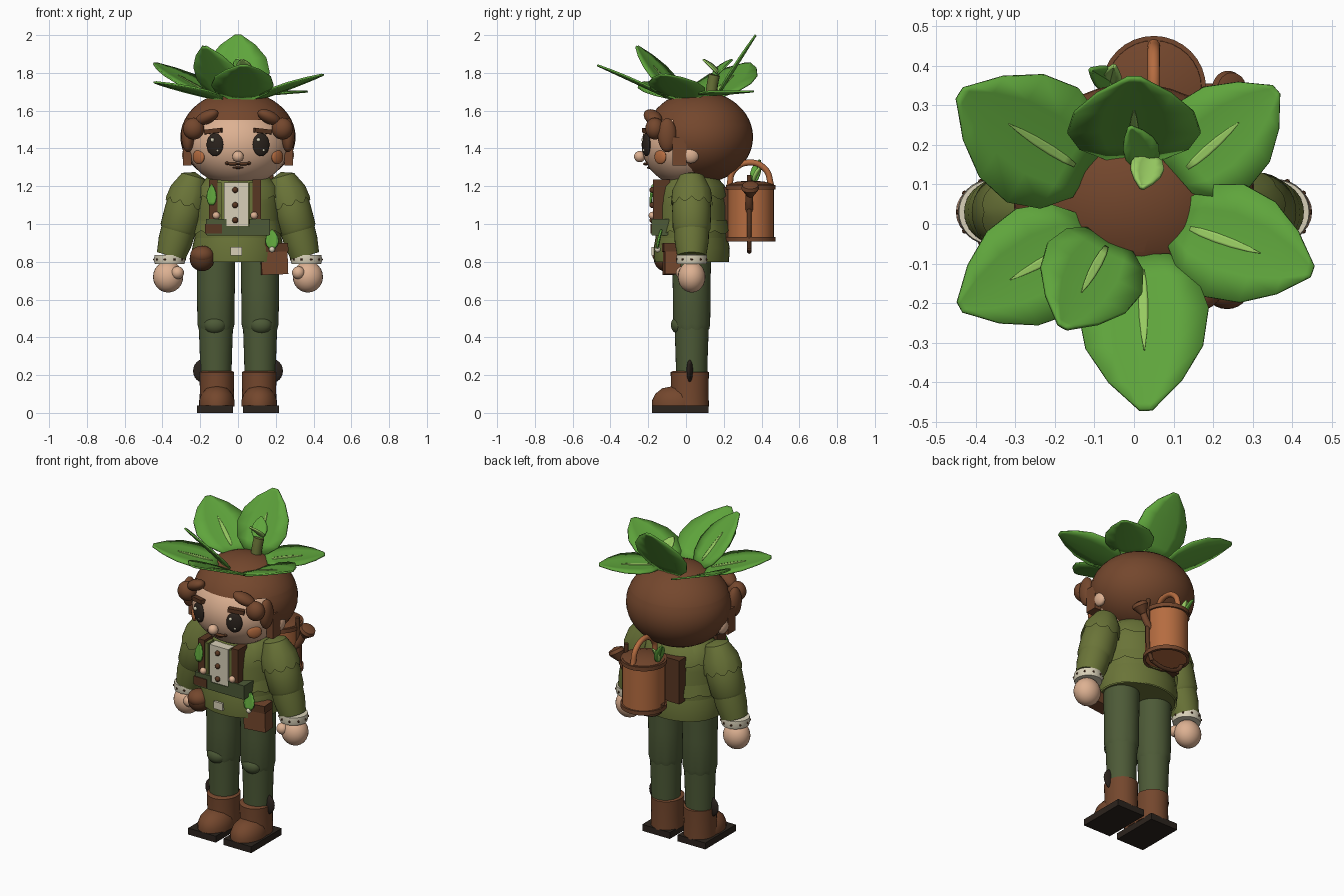
import bpy, bmesh, math
from mathutils import Vector, Matrix, Euler

if "Cube" in bpy.data.objects:
    bpy.data.objects.remove(bpy.data.objects["Cube"])


def paint(name, code):
    rgb = [int(code[i:i + 2], 16) / 255 for i in (0, 2, 4)]
    lin = [c / 12.92 if c < 0.04 else ((c + 0.055) / 1.055) ** 2.4 for c in rgb] + [1]
    mat = bpy.data.materials.new(name)
    mat.use_nodes = True
    mat.diffuse_color = lin
    mat.node_tree.nodes["Principled BSDF"].inputs["Base Color"].default_value = lin
    return mat


skin, brown, bark = paint("skin", "DDB192"), paint("brown", "74472D"), paint("dark brown", "593722")
olive, moss = paint("olive", "6A7438"), paint("moss green", "4D5A37")
leafy, lime = paint("leaf green", "5FA53C"), paint("light leaf", "98CB62")
clay, cream, black = paint("clay", "B56C40"), paint("cream", "D8D0B8"), paint("near black", "2B231D")
made = []


def finish(name, bm, mat):
    bmesh.ops.recalc_face_normals(bm, faces=bm.faces)
    mesh = bpy.data.meshes.new(name)
    bm.to_mesh(mesh)
    bm.free()
    obj = bpy.data.objects.new(name, mesh)
    bpy.context.collection.objects.link(obj)
    mesh.materials.append(mat)
    made.append(obj)
    return obj


def place(loc, size, rot):
    turn = Euler([math.radians(a) for a in rot]).to_matrix().to_4x4()
    return Matrix.Translation(loc) @ turn @ Matrix.Diagonal((*size, 1))


def ball(name, loc, size, mat, rot=(0, 0, 0), segs=24):
    size = (size,) * 3 if isinstance(size, float) else size
    bm = bmesh.new()
    bmesh.ops.create_uvsphere(bm, u_segments=segs, v_segments=segs // 2, radius=1, matrix=place(loc, size, rot))
    finish(name, bm, mat)


def box(name, loc, size, mat, rot=(0, 0, 0)):
    bm = bmesh.new()
    bmesh.ops.create_cube(bm, size=1, matrix=place(loc, size, rot))
    finish(name, bm, mat)


def lathe(name, profile, loc, mat, rot=(0, 0, 0), deep=1.0, scallop=0.0, segs=32):
    # Spin a radius/height profile; the first ring may carry a scalloped hem
    bm, rings = bmesh.new(), []
    for k, (r, z) in enumerate(profile):
        ring = []
        for i in range(segs):
            a = math.tau * i / segs
            drop = scallop * abs(math.sin(a * 5)) if k == 0 else 0
            ring.append(bm.verts.new((r * math.cos(a), r * math.sin(a) * deep, z - drop)))
        rings.append(ring)
    for low, high in zip(rings, rings[1:]):
        for i in range(segs):
            j = (i + 1) % segs
            bm.faces.new((low[i], low[j], high[j], high[i]))
    bmesh.ops.remove_doubles(bm, verts=bm.verts, dist=0.0001)
    bm.transform(place(loc, (1, 1, 1), rot))
    finish(name, bm, mat)


def tube(name, points, radius, mat):
    curve = bpy.data.curves.new(name, "CURVE")
    curve.dimensions, curve.bevel_depth, curve.use_fill_caps = "3D", radius, True
    spline = curve.splines.new("BEZIER")
    spline.bezier_points.add(len(points) - 1)
    for bp, p in zip(spline.bezier_points, points):
        bp.co, bp.handle_left_type, bp.handle_right_type = p, "AUTO", "AUTO"
    curve.materials.append(mat)
    bpy.context.collection.objects.link(bpy.data.objects.new(name, curve))


LEAF_SHAPE = ((0, .42), (.15, .82), (.36, 1), (.6, .9), (.82, .56), (.96, .2), (1, .1))


def leaf(name, base, tip, half, mat, cup=0.012, thick=0.01):
    # Ovate blade with slightly raised edges; returns its upward normal
    base, tip = Vector(base), Vector(tip)
    along = tip - base
    side = along.cross((0, 0, 1)).normalized()
    up = side.cross(along).normalized()
    bm, rows = bmesh.new(), []
    for t, w in LEAF_SHAPE:
        rows.append([bm.verts.new(base + along * t + side * half * w * u + up * cup * abs(u) * w)
                     for u in (-1, -.5, 0, .5, 1)])
    for a, b in zip(rows, rows[1:]):
        for i in range(4):
            bm.faces.new((a[i], a[i + 1], b[i + 1], b[i]))
    mod = finish(name, bm, mat).modifiers.new("thickness", "SOLIDIFY")
    mod.thickness, mod.offset = thick, 0
    return up


# Head and hair shell, opened at the face
ball("head", (0, 0, 1.42), (.27, .235, .22), skin, segs=40)
bm = bmesh.new()
bmesh.ops.create_uvsphere(bm, u_segments=40, v_segments=24, radius=1,
                          matrix=place((0, .07, 1.46), (.305, .285, .245), (0, 0, 0)))
for co, no in (((0, -.07, 0), (0, 1, 0)), ((0, 0, 1.55), (0, 0, 1))):
    bmesh.ops.bisect_plane(bm, geom=bm.verts[:] + bm.edges[:] + bm.faces[:], plane_co=co, plane_no=no)
gone = [f for f in bm.faces if f.calc_center_median().y < -.07 and f.calc_center_median().z < 1.55]
bmesh.ops.delete(bm, geom=gone, context="FACES")
finish("hair", bm, brown)


def face_y(x, z):
    return -.235 * math.sqrt(1 - (x / .27) ** 2 - ((z - 1.42) / .22) ** 2)


# Face features and curls
for s in (-1, 1):
    ball("hair_curl", (s * .235, -.165, 1.505), (.056, .05, .058), brown)
    ball("fringe_lock", (s * .165, -.175, 1.565), (.07, .045, .034), brown, (0, s * 25, s * 25))
    ball("temple_lock", (s * .265, -.1, 1.47), (.035, .05, .09), brown)
    box("sideburn", (s * .268, -.035, 1.385), (.045, .075, .15), brown)
    ball("ear", (s * .27, .025, 1.365), (.026, .044, .044), skin)
    x = s * .122
    ball("eye", (x, face_y(x, 1.42), 1.42), (.047, .018, .061), black, (0, 0, s * 20))
    ball("eye_glint", (x - .014, face_y(x, 1.42) - .016, 1.445), .011, cream, segs=12)
    ball("lower_glint", (x + .014, face_y(x, 1.42) - .015, 1.39), .007, cream, segs=12)
    box("brow", (s * .13, face_y(x, 1.49) - .006, 1.492), (.095, .03, .024), bark, (0, s * 6, s * 22))
    ball("cheek", (s * .208, face_y(s * .208, 1.355) - .003, 1.355), (.042, .014, .038), clay, (0, 0, s * 45))
    ball("moustache", (s * .028, -.213, 1.318), (.034, .014, .008), bark, (0, 0, s * 8))
    ball("moustache_end", (s * .058, -.203, 1.323), .01, bark, segs=12)
ball("nose", (0, -.245, 1.357), .03, skin)
ball("mouth", (0, -.195, 1.298), (.028, .012, .006), bark)

# Leaf crown, each leaf with a pale vein
CROWN = (((.02, -.08, 1.66), (.03, -.47, 1.84), .165), ((.11, .0, 1.66), (.45, -.12, 1.79), .15),
         ((.11, .12, 1.68), (.36, .34, 1.7), .14), ((-.12, .13, 1.67), (-.44, .33, 1.85), .17),
         ((-.11, -.03, 1.66), (-.44, -.21, 1.75), .15), ((-.06, -.04, 1.66), (-.18, -.26, 1.94), .135),
         ((.0, .17, 1.68), (0, .37, 2.0), .168))
for base, tip, half in CROWN:
    up = leaf("crown_leaf", base, tip, half, leafy)
    b, t = Vector(base), Vector(tip)
    leaf("leaf_vein", b.lerp(t, .1) + up * .005, b.lerp(t, .62) + up * .005, .012, lime, 0, .008)

# Sprout on the crown
tube("sprout_stem", ((.03, .13, 1.66), (.035, .14, 1.74), (.04, .15, 1.79)), .03, olive)
leaf("sprout_leaf_back", (.035, .15, 1.78), (-.01, .245, 1.87), .045, leafy)
leaf("sprout_leaf_front", (.04, .17, 1.79), (.02, .09, 1.87), .042, lime)

# Jacket body with scalloped yoke, hem and skirt
lathe("jacket", ((0, .8), (.228, .8), (.237, .87), (.225, .98), (.222, 1.1), (.205, 1.19), (.15, 1.25), (0, 1.28)),
      (0, .03, 0), olive, deep=.83)
lathe("yoke", ((.23, 1.15), (.215, 1.2), (.15, 1.26), (0, 1.285)), (0, .035, 0), olive, deep=.8, scallop=.02, segs=60)
lathe("jacket_hem", ((.241, .965), (.226, 1.02)), (0, .035, 0), olive, deep=.83, scallop=.018, segs=60)
lathe("jacket_skirt", ((.238, .8), (.243, .87), (.228, .94)), (0, .03, 0), olive, deep=.83)

# Shirt front, braces and bib
box("shirt_front", (-.01, -.145, 1.1), (.13, .06, .24), cream)
for z in (1.02, 1.1, 1.18):
    ball("shirt_button", (-.015, -.178, z), .016, bark, segs=12)
for s, x in ((-1, -.13), (1, .1)):
    box("brace", (x, -.13, 1.1), (.045, .09, .27), bark)
    box("lapel", (x - s * .03, -.14, 1.11), (.025, .06, .22), olive)
    ball("brace_button", (x - s * .015, -.178, 1.045), .02, skin, segs=16)
    box("bib_pocket", (s * .115, -.132, .985), (.11, .1, .085), moss)
box("bib", (0, -.14, .965), (.33, .08, .05), moss)
box("brace_tab", (-.13, -.157, .975), (.09, .06, .05), bark)
box("buckle", (-.01, -.168, .855), (.06, .03, .045), cream)
leaf("chest_leaf", (-.14, -.185, 1.1), (-.14, -.175, 1.21), .026, leafy, .006)
leaf("hip_leaf", (.18, -.15, .87), (.18, -.13, .97), .035, leafy, .006)
ball("hip_flower", (.18, -.15, .865), .016, cream, segs=12)

# Hip bags
ball("pouch", (-.19, -.11, .815), (.066, .06, .065), bark)
ball("pouch_flap", (-.19, -.115, .835), (.063, .063, .05), brown)
box("satchel", (.19, -.075, .815), (.14, .085, .165), brown, (0, -2, 5))
box("satchel_flap", (.19, -.08, .875), (.145, .088, .045), bark, (0, -2, 5))

# Arms and legs
for s in (-1, 1):
    wrist, lean = (s * .355, .03, .83), (0, -16 * s, 0)
    lathe("forearm", ((0, 0), (.077, 0), (.09, .08), (.092, .15), (0, .16)), wrist, olive, lean)
    lathe("upper_sleeve", ((.088, .13), (.1, .15), (.103, .25), (.096, .36), (.06, .43), (0, .455)), wrist, olive, lean)
    lathe("shoulder_cape", ((.111, .3), (.103, .36), (.065, .44), (0, .463)), wrist, olive, lean, scallop=.025, segs=60)
    lathe("cuff", ((0, -.04), (.078, -.04), (.083, -.02), (.08, .008), (0, .01)), (s * .362, .03, .828), cream)
    for i in range(10):
        a = math.tau * i / 10
        ball("cuff_dot", (s * .362 + .081 * math.cos(a), .03 + .081 * math.sin(a), .812), .007, bark, segs=8)
    ball("hand", (s * .37, .03, .72), (.08, .073, .083), skin)
    ball("thumb", (s * .32, -.02, .742), .034, skin)
    foot = (s * .117, .03, 0)
    lathe("lower_leg", ((.082, .18), (.085, .3), (.091, .47), (0, .48)), foot, moss)
    lathe("trouser_leg", ((.092, .45), (.098, .47), (.1, .65), (.102, .82), (0, .83)), foot, moss, scallop=.012, segs=60)
    ball("knee_pad", (s * .122, -.038, .465), (.058, .042, .047), moss)
    lathe("boot_shaft", ((0, .035), (.092, .035), (.09, .12), (.092, .215), (.08, .222), (0, .222)),
          (s * .112, .02, 0), brown, deep=1.1)
    lathe("boot_toe", ((.094, .035), (.094, .065), (.082, .1), (.055, .13), (0, .145)),
          (s * .112, -.05, 0), brown, deep=1.38)
    ball("boot_side_tab", (s * .178, .02, .222), (.06, .018, .064), black)
    box("sole", (s * .122, -.03, .02), (.19, .3, .04), black)

# Watering can carried on the back
can = (.05, .343, 0)
lathe("can_body", ((0, .92), (.122, .92), (.122, 1.2), (0, 1.2)), can, clay)
for z in (.92, 1.195):
    lathe("can_rim", ((.115, z - .012), (.132, z - .012), (.132, z + .012), (.115, z + .012)), can, brown)
lathe("can_lid", ((.125, 1.19), (.12, 1.21), (.07, 1.225), (0, 1.23)), can, brown)
tube("can_handle", ((.05, .23, 1.2), (.05, .25, 1.28), (.05, .33, 1.325), (.05, .42, 1.29), (.05, .452, 1.2)), .016, clay)
tube("can_spout", ((.15, .335, 1.06), (.19, .335, 1.11), (.22, .335, 1.17)), .02, brown)
lathe("spout_rose", ((0, 0), (.018, 0), (.047, .045), (.042, .065), (0, .078)), (.215, .34, 1.15), brown, (0, 30, 0))
tube("can_strap", ((.176, .335, 1.26), (.18, .335, 1.1), (.176, .335, .95), (.15, .335, .87)), .012, bark)
tube("can_lower_strap", ((.15, .335, .87), (.05, .335, .855), (-.05, .335, .89), (-.076, .335, .95)), .012, bark)
leaf("can_leaf", (-.06, .36, 1.22), (-.11, .39, 1.34), .03, leafy)
leaf("can_leaf_small", (-.06, .36, 1.22), (-.05, .4, 1.31), .025, lime)
box("back_frame", (-.03, .2, 1.06), (.19, .09, .27), bark)

# Smooth shading with crisp edges
bpy.ops.object.select_all(action="DESELECT")
for obj in made:
    obj.select_set(True)
bpy.context.view_layer.objects.active = made[0]
bpy.ops.object.shade_smooth_by_angle(angle=math.radians(35))
